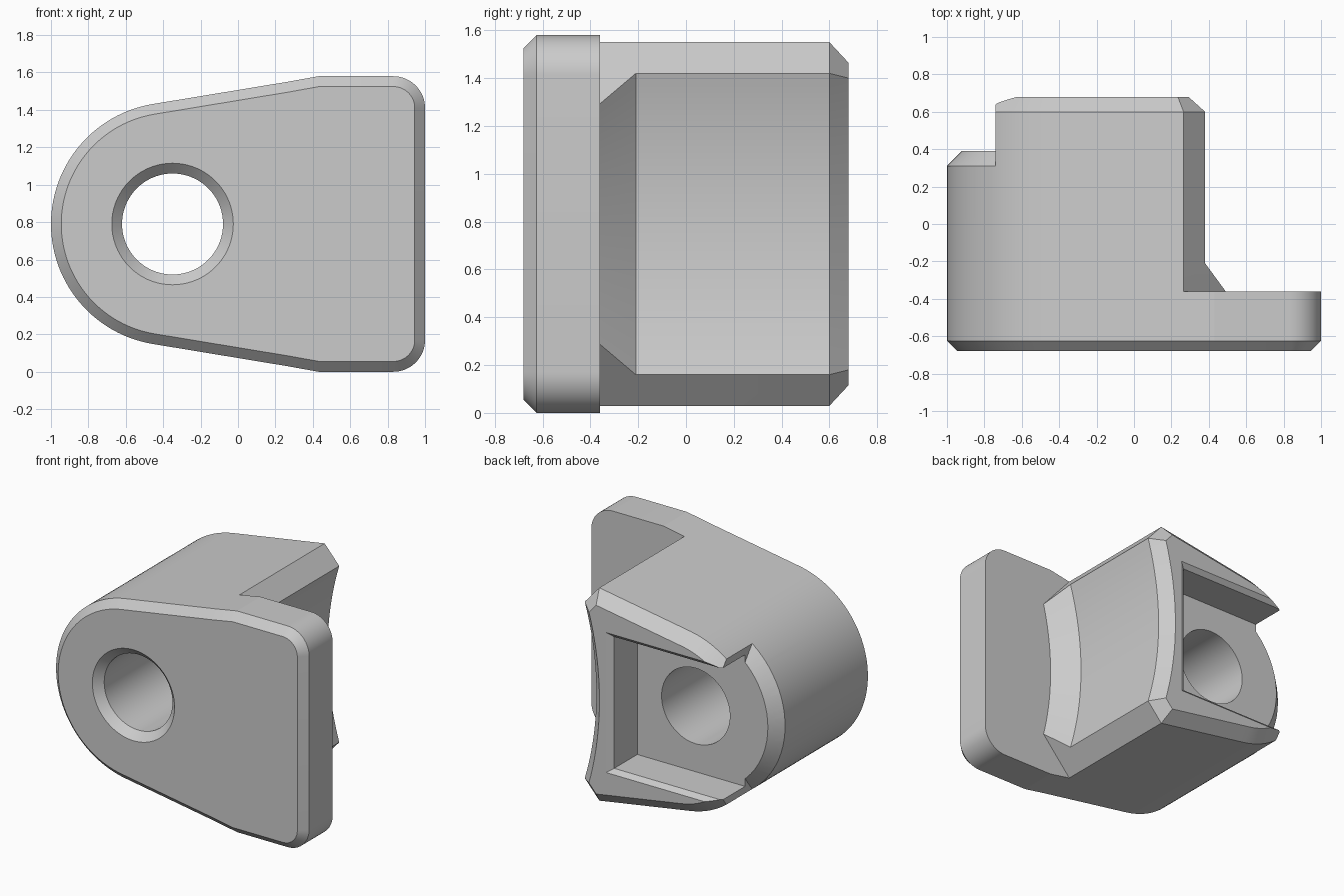
import bpy, bmesh, math
from mathutils import Vector, Matrix

cube = bpy.data.objects.get("Cube")
if cube:
    bpy.data.objects.remove(cube, do_unlink=True)

MID = 0.79          # height of the symmetry plane
HOLE_X = -0.35      # axis of the bore
SLOPE = 0.165       # taper of the upper and lower sides

grey = bpy.data.materials.new("Plain Grey")
grey.use_nodes = True
grey.diffuse_color = (0.6, 0.6, 0.6, 1)
grey.node_tree.nodes["Principled BSDF"].inputs["Base Color"].default_value = (0.6, 0.6, 0.6, 1)


def arc(cx, cz, r, a0, a1, n):
    """Points (x, z) on an arc, angles in radians."""
    return [(cx + r * math.cos(a0 + (a1 - a0) * i / n),
             cz + r * math.sin(a0 + (a1 - a0) * i / n)) for i in range(n + 1)]


def inset(pts, d):
    """Move a clockwise outline inward by d with mitred corners."""
    out = []
    for i, p in enumerate(pts):
        p = Vector(p)
        a = (p - Vector(pts[i - 1])).normalized()
        b = (Vector(pts[(i + 1) % len(pts)]) - p).normalized()
        na, nb = Vector((a.y, -a.x)), Vector((b.y, -b.x))
        out.append(tuple(p + (na + nb) * d / (1 + na.dot(nb))))
    return out


def make_object(name, bm):
    bmesh.ops.recalc_face_normals(bm, faces=bm.faces)
    mesh = bpy.data.meshes.new(name)
    bm.to_mesh(mesh)
    bm.free()
    mesh.materials.append(grey)
    obj = bpy.data.objects.new(name, mesh)
    bpy.context.scene.collection.objects.link(obj)
    return obj


def ring(bm, pts, y):
    return [bm.verts.new((x, y, z + MID)) for x, z in pts]


def bridge(bm, a, b):
    for i in range(len(a)):
        j = (i + 1) % len(a)
        bm.faces.new((a[i], a[j], b[j], b[i]))


def loft(bm, rings):
    for a, b in zip(rings, rings[1:]):
        bridge(bm, a, b)


def lathe(name, profile, n=72):
    """Solid of revolution about the bore axis; profile is (radius, y)."""
    bm = bmesh.new()
    rings = [ring(bm, arc(HOLE_X, 0, r, 0, math.tau * (n - 1) / n, n - 1), y) for r, y in profile]
    loft(bm, rings)
    bm.faces.new(rings[0])
    bm.faces.new(rings[-1])
    return make_object(name, bm)


def prism(name, sections):
    """Loft of rectangles given as (x0, x1, half height, y)."""
    bm = bmesh.new()
    rings = [ring(bm, [(x0, -h), (x0, h), (x1, h), (x1, -h)], y) for x0, x1, h, y in sections]
    loft(bm, rings)
    bm.faces.new(rings[0])
    bm.faces.new(rings[-1])
    return make_object(name, bm)


def boolean(obj, tool, operation):
    """Apply a boolean and discard the tool."""
    tool.hide_render = True
    mod = obj.modifiers.new("cut", "BOOLEAN")
    mod.operation, mod.solver, mod.object = operation, "EXACT", tool
    bpy.context.view_layer.update()
    done = obj.evaluated_get(bpy.context.evaluated_depsgraph_get())
    mesh = bpy.data.meshes.new_from_object(done)
    obj.modifiers.clear()
    obj.data = mesh
    bpy.data.objects.remove(tool, do_unlink=True)


# Outline shared by flange and body: rounded end with tapering sides
tilt = math.pi / 2 + math.atan(SLOPE)
tangent = arc(HOLE_X, 0, 0.65, tilt, tilt, 1)[0]
taper = lambda x: tangent[1] + (x - tangent[0]) * SLOPE
shoulder = (0.265, taper(0.265))
shared = ([(shoulder[0], -shoulder[1])]
          + arc(HOLE_X, 0, 0.65, math.tau - tilt, tilt, 56) + [shoulder])

# Flange side: flat top and rounded corners
corner = arc(0.83, 0.62, 0.17, math.pi / 2, 0, 16)
upper = [(0.43, 0.79)] + corner
flange_side = upper + [(x, -z) for x, z in reversed(upper)]


def hollow(x, z, radius):
    """Concave side through (x, z) and its mirror."""
    a = math.asin(z / radius)
    return arc(x + radius * math.cos(a), 0, radius, math.pi - a, math.pi + a, 24)


root_side = hollow(0.49, 0.503, 2.08)
body_side = hollow(0.38, 0.63, 2.2)

# Flange and body as one closed skin
bm = bmesh.new()
flange = shared + flange_side
front = ring(bm, inset(flange, 0.055), -0.68)
rim = ring(bm, flange, -0.625)
back = ring(bm, flange, -0.36)
loft(bm, [front, rim, back])
bm.faces.new(front)
n = len(shared)
root = back[:n] + ring(bm, root_side, -0.36)
bm.faces.new(back[n - 1:] + [back[0]] + list(reversed(root[n:])))
body = shared + body_side
end = ring(bm, inset(body, 0.08), 0.68)
loft(bm, [root, ring(bm, body, -0.21), ring(bm, body, 0.60), end])
bm.faces.new(end)
bracket = make_object("bracket", bm)

# Rounded end cut lower, with its own chamfer
end_cut = lathe("end_cutter", [(0.05, 0.39), (0.57, 0.39), (0.67, 0.29), (0.9, 0.29), (0.9, 0.9), (0.05, 0.9)])
boolean(end_cut, prism("end_limit", [(-1.5, -0.74, 1.2, 0.1), (-1.5, -0.74, 1.2, 1.1)]), "INTERSECT")
boolean(bracket, end_cut, "DIFFERENCE")

# Rear pocket, open at the rounded end, with a chamfered mouth
boolean(bracket, prism("pocket_cutter", [(-0.95, 0.112, 0.47, 0.39), (-0.95, 0.112, 0.47, 0.65),
                                         (-0.95, 0.155, 0.5, 0.68), (-0.95, 0.155, 0.5, 0.9)]), "DIFFERENCE")

# Through bore with a countersunk front
boolean(bracket, lathe("bore_cutter", [(0.425, -0.78), (0.27, -0.625), (0.27, 0.8)]), "DIFFERENCE")

bpy.ops.object.select_all(action="DESELECT")
bracket.select_set(True)
bpy.context.view_layer.objects.active = bracket
bpy.ops.object.shade_smooth_by_angle(angle=math.radians(8))
